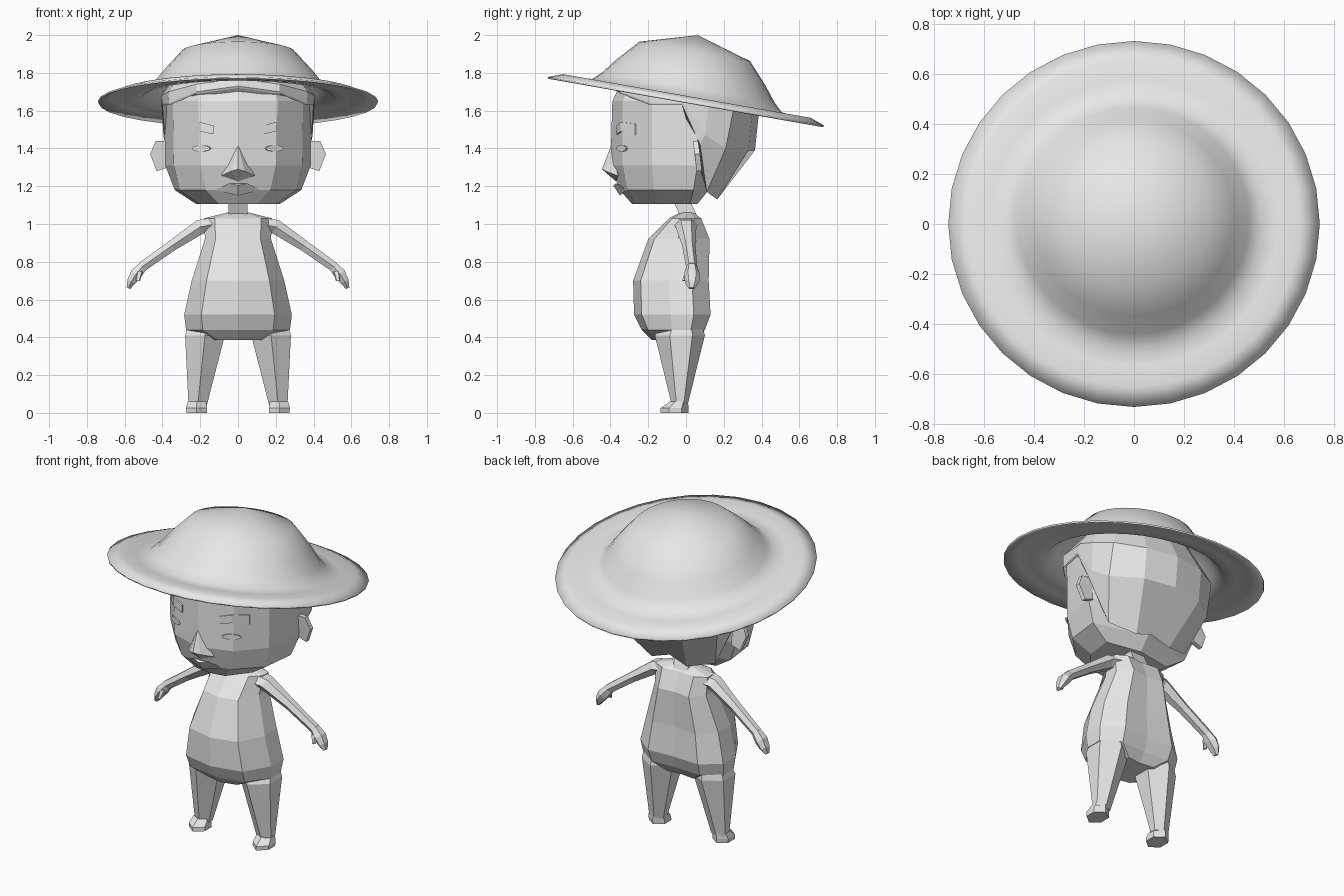
import bpy, bmesh
from math import sin, cos, pi, radians
from mathutils import Vector, Matrix

cube = bpy.data.objects.get("Cube")
if cube:
    bpy.data.objects.remove(cube)

clay = bpy.data.materials.new("pale_grey")
clay.use_nodes = True
clay.diffuse_color = (0.8, 0.8, 0.8, 1)
clay.node_tree.nodes["Principled BSDF"].inputs["Base Color"].default_value = (0.8, 0.8, 0.8, 1)


def finish(name, bm):
    """Turn a bmesh into a named, flat shaded object."""
    bmesh.ops.recalc_face_normals(bm, faces=bm.faces)
    mesh = bpy.data.meshes.new(name)
    bm.to_mesh(mesh)
    bm.free()
    mesh.materials.append(clay)
    obj = bpy.data.objects.new(name, mesh)
    bpy.context.collection.objects.link(obj)
    return obj


def loft(name, rings, caps=True):
    """Join closed rings of equal length into a skin."""
    bm = bmesh.new()
    rows = [[bm.verts.new(p) for p in ring] for ring in rings]
    n = len(rows[0])
    for a, b in zip(rows, rows[1:]):
        for i in range(n):
            j = (i + 1) % n
            bm.faces.new((a[i], a[j], b[j], b[i]))
    if caps:
        bm.faces.new(rows[0])
        bm.faces.new(rows[-1])
    return finish(name, bm)


def whole(half):
    """Complete a half ring running from front centre to back centre."""
    return half + [(-x, y, z) for x, y, z in reversed(half[1:-1])]


def hull(name, points):
    bm = bmesh.new()
    for p in points:
        bm.verts.new(p)
    bmesh.ops.convex_hull(bm, input=bm.verts)
    return finish(name, bm)


def tube(name, path, sides=6):
    """Tapered limb through (point, radius in depth, radius across)."""
    rings = []
    for k, (p, deep, across) in enumerate(path):
        before, after = path[max(k - 1, 0)][0], path[min(k + 1, len(path) - 1)][0]
        t = (Vector(after) - Vector(before)).normalized()
        u = Vector((0, 1, 0))
        v = t.cross(u).normalized()
        rings.append([Vector(p) + u * deep * cos(2 * pi * i / sides)
                      + v * across * sin(2 * pi * i / sides) for i in range(sides)])
    return loft(name, rings)


# Torso with a round belly: height, half width, front, back
torso = []
for z, w, f, b in [(.385, .15, -.18, .06), (.44, .275, -.235, .1), (.52, .285, -.275, .13),
                   (.7, .245, -.28, .12), (.92, .175, -.2, .125),
                   (1.03, .18, -.09, .08), (1.06, .06, -.03, .04)]:
    d = b - f
    torso.append(whole([(0, f, z), (.68 * w, f + .1 * d, z), (w, f + .48 * d, z),
                        (w, f + .78 * d, z), (.6 * w, b, z), (0, b - .01, z)]))
loft("torso", torso)

# Neck leaning forward
loft("neck", [[(x, y + s, z) for x, y in ((-.05, -.045), (.05, -.045), (.05, .045), (-.05, .045))]
              for s, z in ((.02, 1.03), (-.04, 1.16))])

# Face block: height and half outline
head = []
for z, outline in [
    (1.105, ((0, -.285), (.1, -.27), (.2, -.14), (.22, .02), (0, .06))),
    (1.18, ((0, -.35), (.17, -.31), (.31, -.17), (.335, .04), (0, .12))),
    (1.31, ((0, -.4), (.2, -.335), (.34, -.18), (.385, .06), (0, .2))),
    (1.65, ((0, -.39), (.21, -.335), (.345, -.18), (.395, .06), (0, .3))),
    (1.78, ((0, -.33), (.18, -.29), (.3, -.16), (.33, .06), (0, .26))),
]:
    head.append(whole([(x, y, z) for x, y in outline]))
loft("head", head)

# Hair: ragged lower edge, back of the head, and a crown tucked under the hat
hem = [(0, -.395, 1.72), (.22, -.345, 1.69), (.36, -.19, 1.63), (.4, -.02, 1.63),
       (.385, .075, 1.42), (.28, .11, 1.17), (.12, .165, 1.13), (0, .16, 1.17)]
nape = [(0, -.4, 1.73), (.22, -.35, 1.7), (.365, -.19, 1.64), (.402, -.01, 1.64),
        (.395, .1, 1.47), (.36, .21, 1.4), (.2, .33, 1.39), (0, .365, 1.39)]
bulge = [(0, -.39, 1.77), (.22, -.34, 1.74), (.37, -.18, 1.7), (.405, .01, 1.68),
         (.405, .12, 1.64), (.36, .25, 1.6), (.2, .35, 1.58), (0, .385, 1.58)]
crown = [(.7 * x, .65 * y, 1.84) for x, y, z in bulge]
loft("hair", [whole(row) for row in (hem, nape, bulge, crown)])

# Nose and lips
hull("nose", [(0, -.395, 1.42), (0, -.445, 1.29), (0, -.37, 1.225), (0, -.34, 1.3),
              (.09, -.36, 1.255), (-.09, -.36, 1.255), (.035, -.425, 1.28), (-.035, -.425, 1.28)])
hull("lips", [(0, -.385, 1.205), (0, -.35, 1.15), (0, -.3, 1.19), (.05, -.37, 1.215),
              (-.05, -.37, 1.215), (.12, -.32, 1.18), (-.12, -.32, 1.18)])

# Parts that come in pairs
for side, label in ((1, "left"), (-1, "right")):
    # Brow: a bent bar wrapping the face corner
    brow = []
    for x, y, low, high in ((.13, -.367, 1.475, 1.52), (.2, -.347, 1.49, 1.54), (.267, -.27, 1.47, 1.53)):
        brow.append([(side * x, y, low), (side * x, y, high),
                     (side * x, y + .05, high), (side * x, y + .05, low)])
    loft(label + "_brow", brow)

    # Eye: a thin oval plate
    bm = bmesh.new()
    bmesh.ops.create_cone(bm, cap_ends=True, segments=12, radius1=.055, radius2=.055, depth=.009)
    turn = Matrix.Rotation(side * radians(29), 4, "Z") @ Matrix.Rotation(pi / 2, 4, "X")
    bmesh.ops.transform(bm, verts=bm.verts, matrix=Matrix.Translation((side * .193, -.339, 1.4))
                        @ turn @ Matrix.Diagonal((1, .3, 1, 1)))
    finish(label + "_eye", bm)

    # Ear: a flat flap standing out sideways
    hull(label + "_ear", [(side * x, y + e, z) for e in (-.014, .014) for x, y, z in
                          ((.37, .055, 1.44), (.435, .05, 1.44), (.465, .06, 1.37),
                           (.43, .07, 1.28), (.37, .07, 1.3))])

    # Arm, hand and thumb
    tube(label + "_arm", [((side * .12, .0, 1.0), .07, .04), ((side * .2, .0, .985), .055, .045),
                          ((side * .35, .015, .885), .035, .033), ((side * .51, .03, .772), .03, .03)])
    tube(label + "_hand", [((side * .5, .03, .78), .028, .028), ((side * .54, .032, .735), .042, .036),
                           ((side * .565, .032, .695), .038, .026), ((side * .58, .03, .66), .018, .012)])
    tube(label + "_thumb", [((side * .52, .01, .75), .018, .018), ((side * .53, -.01, .7), .012, .012)], 5)

    # Leg and foot: inner, outer, front, back, height
    def box_ring(a, b, f, k, z):
        d, m = k - f, (a + b) / 2
        return [(side * x, y, z) for x, y in ((a, f + .3 * d), (m, f), (b, f + .3 * d),
                                              (b, k - .25 * d), (m, k), (a, k - .25 * d))]
    loft(label + "_leg", [box_ring(*r) for r in ((.1, .25, -.1, .07, .52), (.07, .28, -.165, .1, .41),
                                                 (.165, .262, -.075, .008, .04))])
    loft(label + "_foot", [box_ring(*r) for r in ((.165, .272, -.135, .012, 0), (.165, .275, -.135, .014, .025),
                                                  (.17, .265, -.085, .01, .06))])

# Wide hat: a turned profile tipped backwards
bm = bmesh.new()
profile = [(.742, 0), (.665, .028), (.58, .024), (.51, .03), (.46, .078), (.4, .155), (.297, .268)]
segments = 32
rows = [[bm.verts.new((r * cos(2 * pi * i / segments), r * sin(2 * pi * i / segments), h))
         for i in range(segments)] for r, h in profile]
for a, b in zip(rows, rows[1:]):
    for i in range(segments):
        j = (i + 1) % segments
        bm.faces.new((a[i], a[j], b[j], b[i]))
tip = bm.verts.new((0, 0, .355))
for i in range(segments):
    bm.faces.new((rows[-1][i], rows[-1][(i + 1) % segments], tip))
hat = finish("hat", bm)
hat.location = (0, 0, 1.65)
hat.rotation_euler.x = radians(-10)
shell = hat.modifiers.new("thickness", "SOLIDIFY")
shell.thickness = .01
shell.offset = -1
hat.data.shade_smooth()
